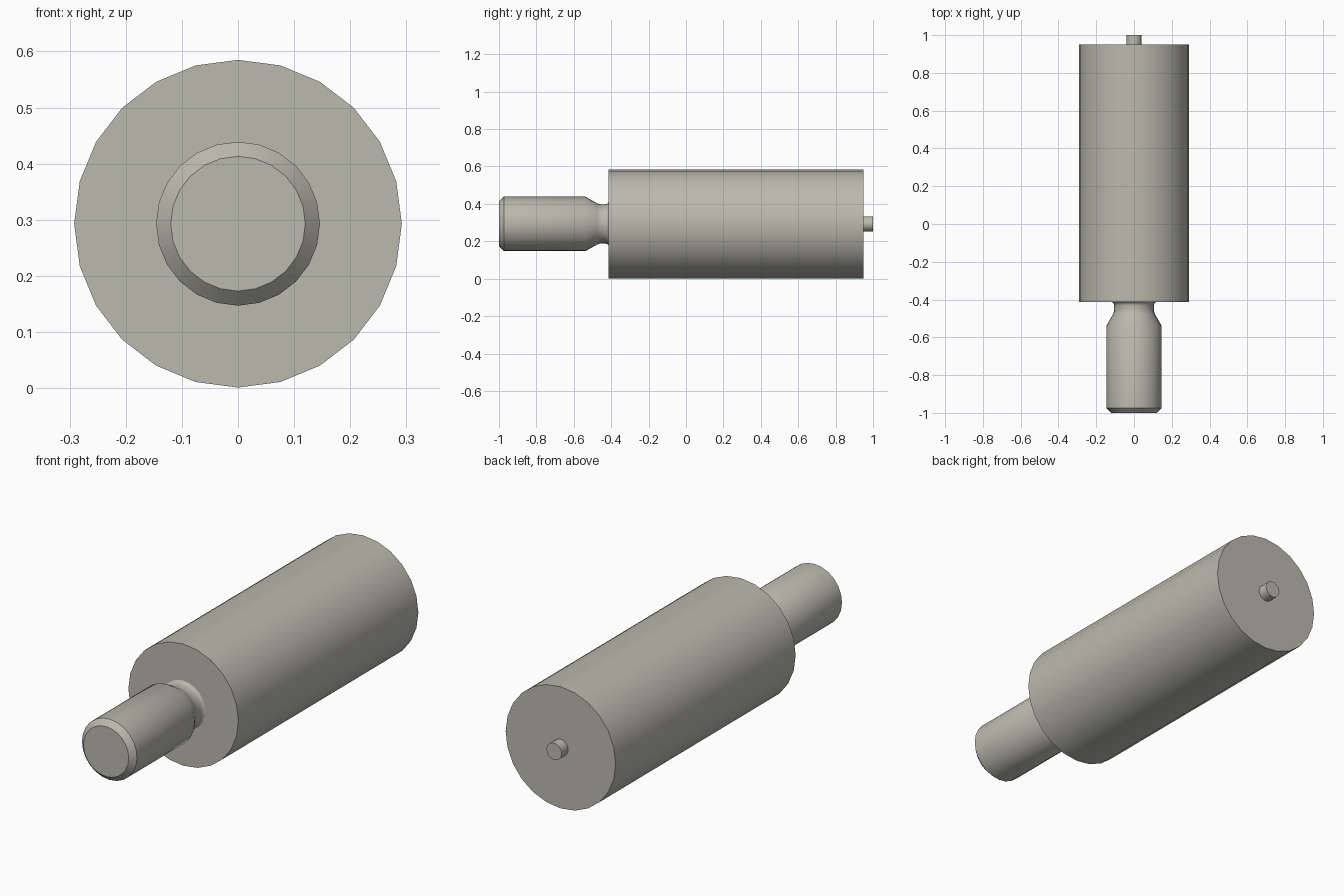
import bpy
import bmesh
import math

cube = bpy.data.objects.get("Cube")
if cube:
    bpy.data.objects.remove(cube, do_unlink=True)

AXIS_Z = 0.293
SIDES = 24

# Single warm grey metal
metal = bpy.data.materials.new("warm grey metal")
metal.use_nodes = True
colour = (0.50, 0.49, 0.425, 1.0)
metal.diffuse_color = colour
metal.node_tree.nodes["Principled BSDF"].inputs["Base Color"].default_value = colour


def turned_part(name, profile):
    """Lathe a list of (y, radius) around the y axis and cap both ends."""
    bm = bmesh.new()
    rings = []
    for y, r in profile:
        ring = []
        for i in range(SIDES):
            a = 2 * math.pi * i / SIDES
            ring.append(bm.verts.new((r * math.sin(a), y, AXIS_Z + r * math.cos(a))))
        rings.append(ring)
    for a, b in zip(rings, rings[1:]):
        for i in range(SIDES):
            j = (i + 1) % SIDES
            bm.faces.new((a[i], a[j], b[j], b[i]))
    bm.faces.new(rings[0])
    bm.faces.new(rings[-1])
    bmesh.ops.recalc_face_normals(bm, faces=bm.faces)
    mesh = bpy.data.meshes.new(name)
    bm.to_mesh(mesh)
    bm.free()
    mesh.materials.append(metal)
    obj = bpy.data.objects.new(name, mesh)
    bpy.context.collection.objects.link(obj)
    bpy.ops.object.select_all(action='DESELECT')
    obj.select_set(True)
    bpy.context.view_layer.objects.active = obj
    bpy.ops.object.shade_smooth_by_angle(angle=math.radians(32))
    return obj


# Main cylinder
turned_part("body", [(-0.414, 0.292), (0.95, 0.292)])

# Chamfered stud with a relief neck and a small fillet at the shoulder
stud = [(-1.0, 0.12), (-0.974, 0.146), (-0.538, 0.146),
        (-0.475, 0.110), (-0.463, 0.106), (-0.45, 0.105), (-0.432, 0.105),
        (-0.423, 0.107), (-0.417, 0.111), (-0.414, 0.117)]
turned_part("threaded_stud", stud)

# Small pin on the rear face
turned_part("rear_pin", [(0.95, 0.04), (1.0, 0.04)])
